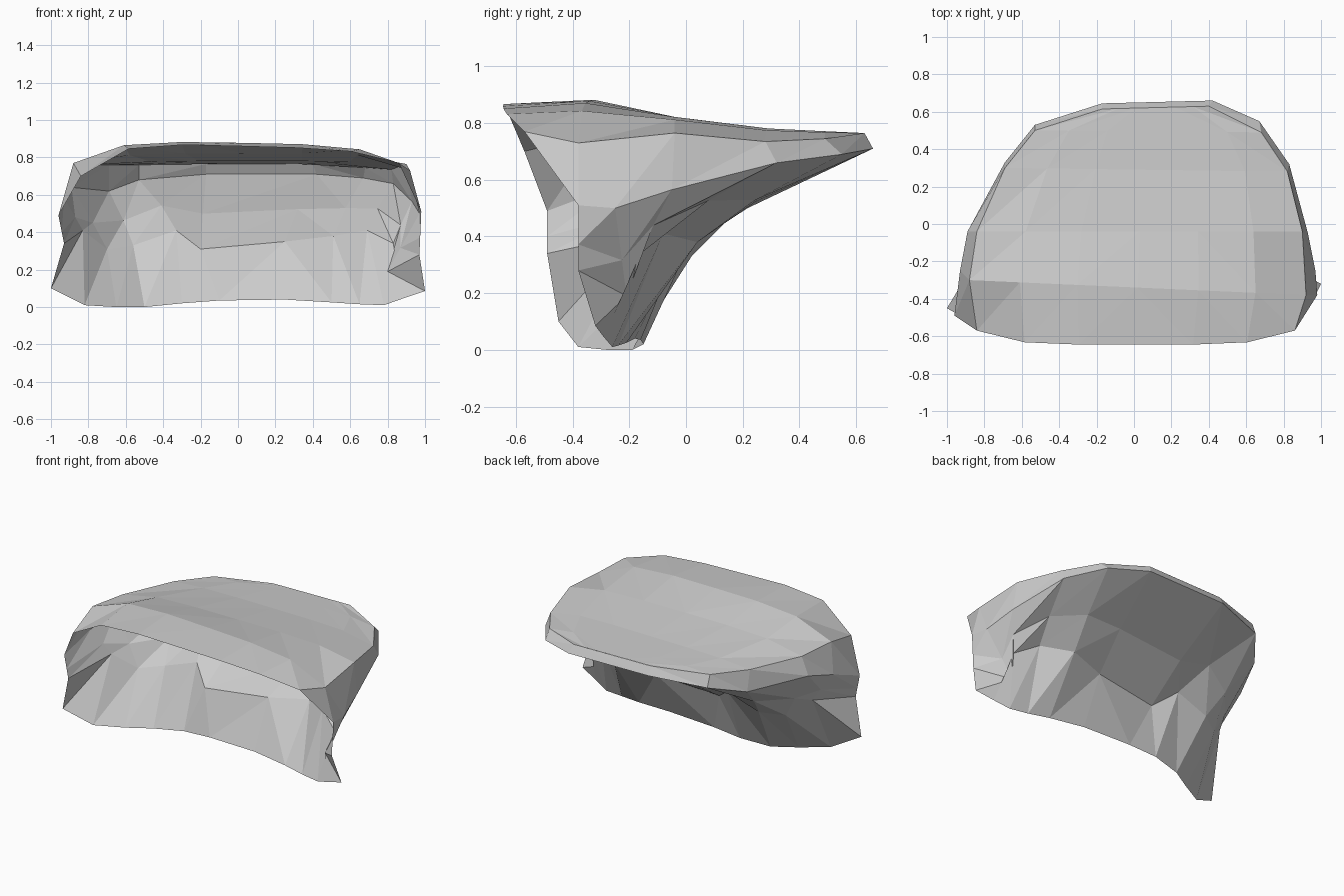
import bpy
import bmesh
import math
from mathutils import Vector

cube = bpy.data.objects.get("Cube")
if cube:
    bpy.data.objects.remove(cube, do_unlink=True)

# One stone colour
stone = bpy.data.materials.new("pale_grey_stone")
stone.use_nodes = True
grey = (0.6, 0.6, 0.6, 1)
stone.diffuse_color = grey
stone.node_tree.nodes["Principled BSDF"].inputs["Base Color"].default_value = grey


def rail(*points):
    return [Vector(p) for p in points]


def blend_rails(low, high, amount, lift):
    """Rail between two others, raised most at the back of the shell."""
    last = len(low) - 1
    return [a.lerp(b, amount) + Vector((0, 0, lift * math.sin(math.pi * i / last) ** 2))
            for i, (a, b) in enumerate(zip(low, high))]


def interpolate(value, stops):
    """Piecewise linear lookup."""
    for (a, u), (b, v) in zip(stops, stops[1:]):
        if value <= b:
            return u + (v - u) * max(0, value - a) / (b - a)
    return stops[-1][1]


def loft(bm, rows):
    """Join rows of points with triangles, their diagonals mirrored about the middle."""
    grid = [[bm.verts.new(p) for p in row] for row in rows]
    for low, high in zip(grid, grid[1:]):
        for i in range(len(low) - 1):
            a, b, c, d = low[i], low[i + 1], high[i + 1], high[i]
            if i >= len(low) // 2:
                a, b, c, d = b, c, d, a
            bm.faces.new((a, b, c))
            bm.faces.new((a, c, d))


# U-shaped rails run from the -x front corner, round the back, to the +x front corner
top_rim = rail((-.84, -.57, .70), (-.88, -.3, .77), (-.84, -.04, .76), (-.69, .3, .76),
               (-.53, .5, .76), (-.17, .615, .765), (.4, .63, .765), (.68, .49, .745),
               (.82, .28, .735), (.9, -.04, .765), (.92, -.38, .73), (.86, -.57, .77))
outer_rim = rail((-.96, -.49, .49), (-.93, -.25, .58), (-.89, -.04, .64), (-.69, .33, .62),
                 (-.53, .53, .68), (-.17, .645, .71), (.42, .66, .71), (.67, .55, .69),
                 (.83, .32, .66), (.93, -.05, .565), (.97, -.25, .5), (.98, -.38, .51))
waist = rail((-.93, -.49, .34), (-.83, -.17, .41), (-.7, -.07, .31), (-.56, .02, .33),
             (-.33, .03, .41), (-.2, -.07, .31), (.25, -.03, .35), (.51, .04, .38),
             (.69, -.08, .41), (.83, -.16, .34), (.8, -.21, .19), (.97, -.38, .28))
bottom_edge = rail((-1, -.45, .1), (-.82, -.38, .01), (-.65, -.28, 0), (-.5, -.19, 0),
                   (-.3, -.15, .02), (-.1, -.16, .035), (.25, -.18, .04), (.5, -.21, .025),
                   (.65, -.24, .015), (.78, -.26, .01), (.88, -.29, .045), (1, -.32, .085))
underside = blend_rails(waist, outer_rim, .4, .03)

# Top sheet: rows span the rim from side to side and swell to a ridge height set by depth
ridge = ((-.57, .86), (-.35, .88), (-.2, .85), (0, .815), (.3, .78), (.63, .765))
spans = (0, .15, .32, .5, .68, .85, 1)
top_rows = []
for j in range(len(top_rim) // 2):
    left, right = top_rim[j], top_rim[-1 - j]
    row = []
    for t in spans:
        p = left.lerp(right, t)
        swell = 1 - abs(2 * t - 1) ** 5
        p.z += (interpolate(p.y, ridge) - p.z) * swell
        if j < 2:
            p.y -= .075 * swell * (1 - j)
            p.z += .015 * math.cos(math.pi * t) * swell
        row.append(p)
    top_rows.append(row)

# Open-fronted thin shell
bm = bmesh.new()
loft(bm, [bottom_edge, waist, underside, outer_rim, top_rim])
loft(bm, top_rows)
bmesh.ops.remove_doubles(bm, verts=bm.verts, dist=.001)
bmesh.ops.recalc_face_normals(bm, faces=bm.faces)
mesh = bpy.data.meshes.new("rock_shell")
bm.to_mesh(mesh)
bm.free()
mesh.materials.append(stone)
shell = bpy.data.objects.new("rock_shell", mesh)
bpy.context.collection.objects.link(shell)
